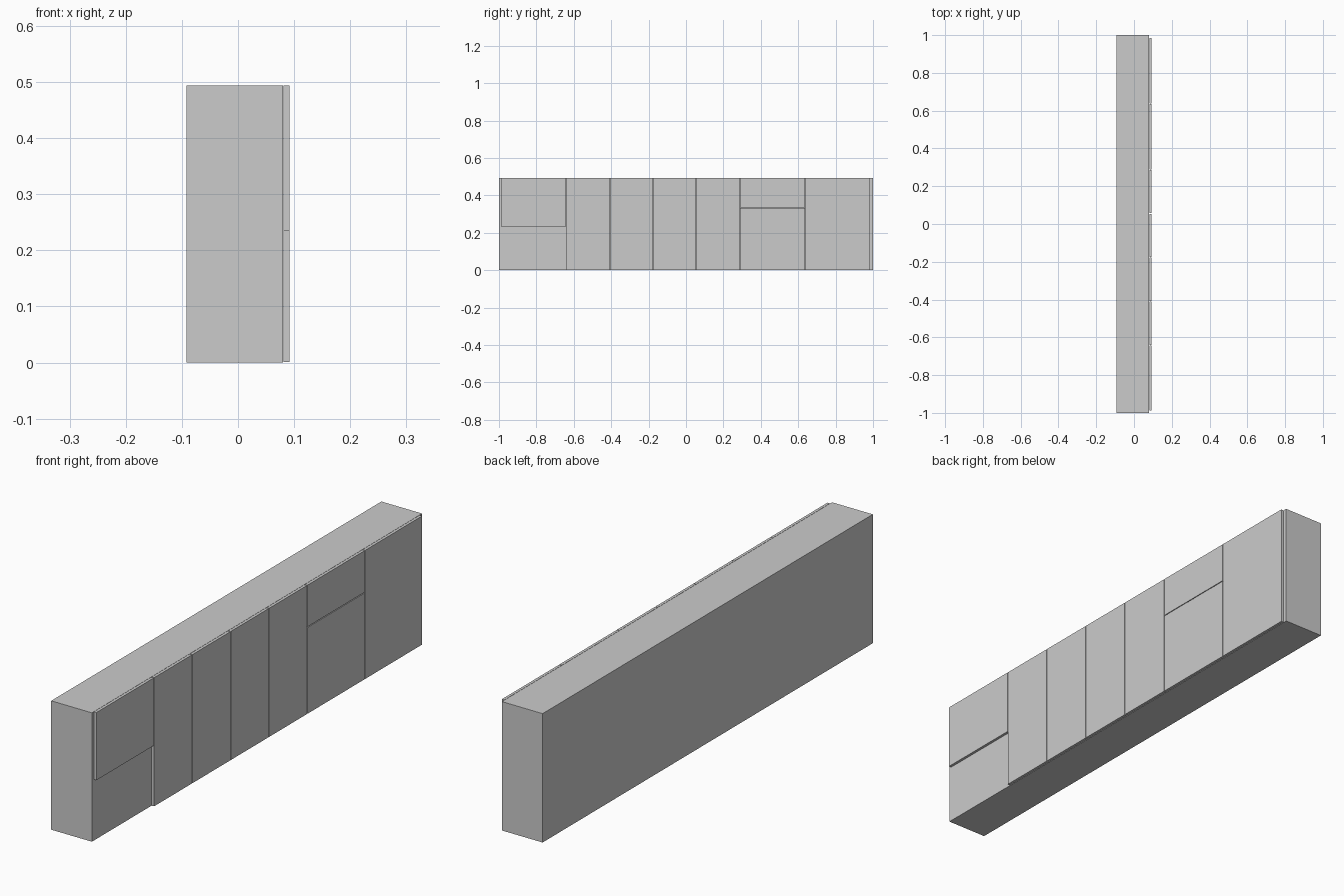
import bpy

if "Cube" in bpy.data.objects:
    bpy.data.objects.remove(bpy.data.objects["Cube"])

HEIGHT = 0.494
DOOR_BACK, DOOR_FRONT = 0.0815, 0.092
GAP = 0.0015


def box(name, x, y, z):
    """Box from (min, max) extents on each axis."""
    bpy.ops.mesh.primitive_cube_add(size=1)
    ob = bpy.context.object
    ob.name = name
    for v in ob.data.vertices:
        for axis, (lo, hi) in enumerate((x, y, z)):
            v.co[axis] = lo if v.co[axis] < 0 else hi
    return ob


# Cabinet body
box("cabinet_body", (-0.092, 0.0805), (-1, 1), (0, HEIGHT))


# Thin front panels, separated by narrow gaps
def panel(name, y0, y1, z0=0.0, z1=HEIGHT):
    box(name, (DOOR_BACK, DOOR_FRONT), (y0 + GAP, y1 - GAP),
        (z0 + GAP if z0 else 0.001, z1 - GAP if z1 < HEIGHT else HEIGHT))


# Short door above the open appliance bay
panel("upper_door", -0.99, -0.641, 0.233)

# Four equal full-height doors
start, end = -0.641, 0.288
width = (end - start) / 4
for i in range(4):
    panel(f"tall_door_{i + 1}", start + i * width, start + (i + 1) * width)

# Split column
panel("split_door_lower", 0.288, 0.637, 0.0, 0.333)
panel("split_door_upper", 0.288, 0.637, 0.333)

# Wide end door
panel("wide_door", 0.637, 0.986)
